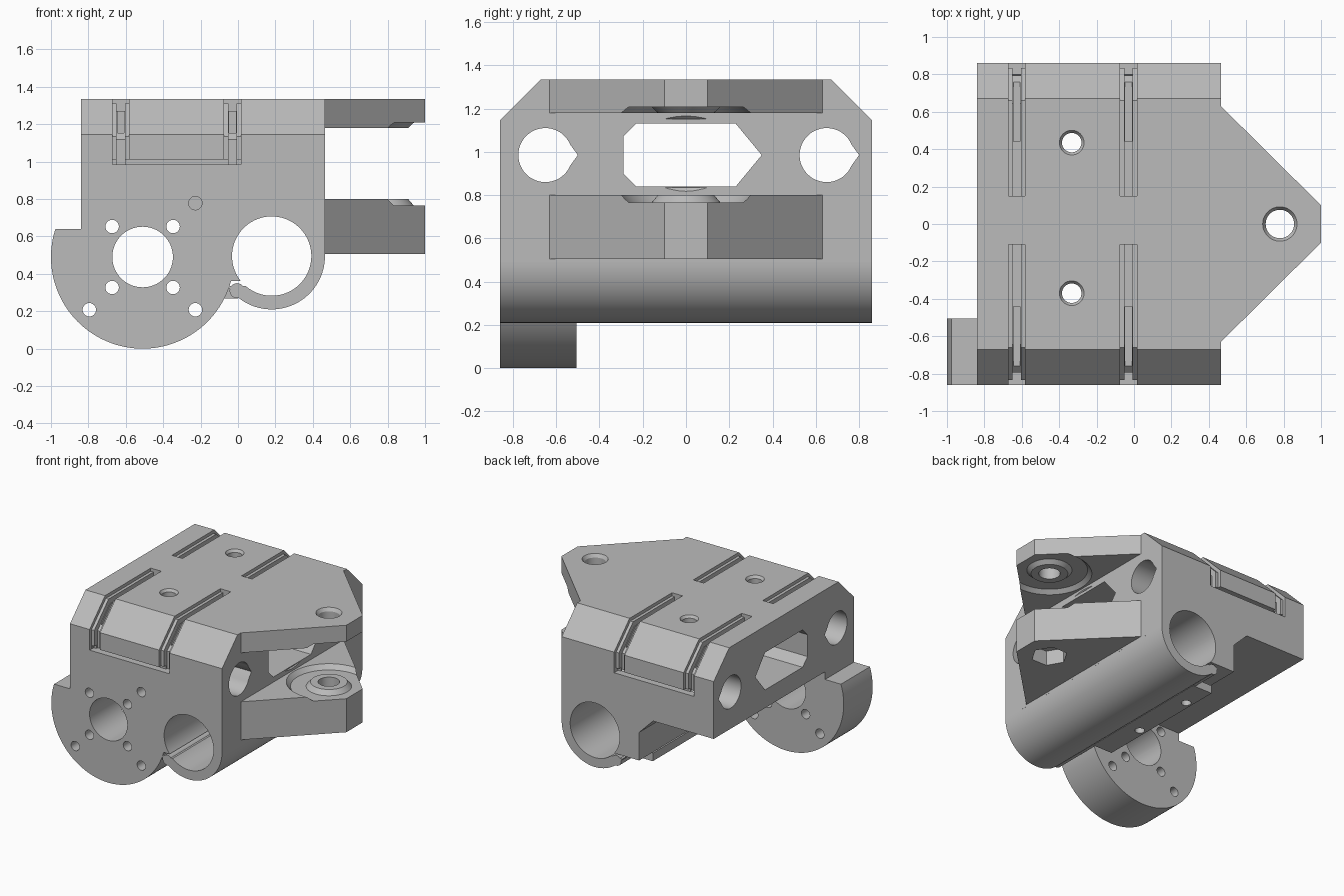
import bpy, bmesh, math
from mathutils import Vector

cube = bpy.data.objects.get("Cube")
if cube:
    bpy.data.objects.remove(cube, do_unlink=True)

grey = bpy.data.materials.new("plain_grey")
grey.use_nodes = True
grey.diffuse_color = (0.5, 0.5, 0.5, 1)
grey.node_tree.nodes["Principled BSDF"].inputs["Base Color"].default_value = (0.5, 0.5, 0.5, 1)

# Order of the two profile coordinates and the depth for each extrusion axis
PLACE = {"x": lambda u, v, d: Vector((d, u, v)),
         "y": lambda u, v, d: Vector((u, d, v)),
         "z": lambda u, v, d: Vector((u, v, d))}


def prism(name, axis, start, end, profile, end_profile=None):
    """Solid between a profile at start and a matching one at end."""
    bm = bmesh.new()
    low = [bm.verts.new(PLACE[axis](u, v, start)) for u, v in profile]
    high = [bm.verts.new(PLACE[axis](u, v, end)) for u, v in end_profile or profile]
    bm.faces.new(low)
    bm.faces.new(high)
    for i in range(len(low)):
        j = (i + 1) % len(low)
        bm.faces.new((low[i], low[j], high[j], high[i]))
    bmesh.ops.recalc_face_normals(bm, faces=bm.faces)
    mesh = bpy.data.meshes.new(name)
    bm.to_mesh(mesh)
    bm.free()
    mesh.materials.append(grey)
    obj = bpy.data.objects.new(name, mesh)
    bpy.context.collection.objects.link(obj)
    return obj


def circle(u, v, r, n=48):
    return [(u + r * math.cos(2 * math.pi * i / n), v + r * math.sin(2 * math.pi * i / n))
            for i in range(n)]


def rect(u0, u1, v0, v1):
    return [(u0, v0), (u1, v0), (u1, v1), (u0, v1)]


def combine(operation, tool):
    """Boolean the tool into the bracket, then drop the tool."""
    mod = bracket.modifiers.new("combine", "BOOLEAN")
    mod.operation = operation
    mod.solver = "EXACT"
    mod.object = tool
    bpy.context.view_layer.objects.active = bracket
    bpy.ops.object.modifier_apply(modifier=mod.name)
    bpy.data.objects.remove(tool, do_unlink=True)


def add(*args):
    combine("UNION", prism("added_part", *args))


def cut(*args):
    combine("DIFFERENCE", prism("cutter", *args))


HALF = 0.86
TUBE = (0.18, 0.495)
MOTOR = (-0.51, 0.49)
LUG = (0.78, 0)

# Main block, with the motor space open below its right side
bracket = prism("carriage_bracket", "y", -HALF, HALF,
                [(-0.84, 1.335), (-0.84, 0.7), (-0.32, 0.7), (-0.2, 0.58), (-0.2, 0.36),
                 (0.05, 0.36), (0.2, 0.49), (0.465, 0.49), (0.465, 1.335)])

# Bearing tube, its clamp slit and clamp lip
add("y", -HALF, HALF, circle(*TUBE, 0.285, 96))
cut("y", -1, 1, rect(-0.4, 0.06, 0.335, 0.362))
add("y", -HALF, HALF, circle(-0.005, 0.31, 0.04, 24))
add("y", -0.45, 0.65, rect(-0.17, 0.0, 0.268, 0.33))
for y in (0.43, -0.08):
    cut("z", 0.2, 0.35, circle(-0.12, y, 0.035, 20))

# Round motor plate with a flat shoulder, joined up to the block
tilt = math.asin(0.15 / 0.49)
sweep = math.pi + 2 * tilt
arc = [(MOTOR[0] + 0.49 * math.cos(math.pi - tilt + sweep * i / 72),
        MOTOR[1] + 0.49 * math.sin(math.pi - tilt + sweep * i / 72)) for i in range(73)]
add("y", -HALF, -0.505, arc)
add("y", -HALF, -0.505, rect(-0.84, -0.15, 0.55, 0.75))

# Bore and motor plate holes
cut("y", -1, 1, circle(*TUBE, 0.212, 96))
cut("y", -1, -0.4, circle(*MOTOR, 0.162, 64))
for sx in (-1, 1):
    for sz in (-1, 1):
        cut("y", -1, -0.4, circle(MOTOR[0] + sx * 0.163, MOTOR[1] + sz * 0.163, 0.036, 24))
for x, z in ((-0.795, 0.208), (-0.228, 0.208), (-0.228, 0.778)):
    cut("y", -1, -0.45, circle(x, z, 0.036, 24))

# Pivot lugs with dished inner faces and raised rings
plan = [(0.4, -0.63), (0.465, -0.63), (1, -0.1), (1, 0.1), (0.465, 0.63), (0.4, 0.63)]
for outer, inner, step in ((1.335, 1.18, 0.028), (0.505, 0.8, -0.035)):
    add("z", min(outer, inner), max(outer, inner), plan)
    cut("z", inner - step, inner + step, circle(*LUG, 0.33), circle(*LUG, 0.27))
    add("z", inner, inner + 2 * step, circle(*LUG, 0.13), circle(*LUG, 0.19))
cut("z", 0.4, 1.5, circle(*LUG, 0.076))
cut("z", 1.31, 1.36, circle(*LUG, 0.076), circle(*LUG, 0.108))
cut("z", 0.45, 0.62, circle(*LUG, 0.13, 6))

# Sloped top edges, front and back
for s in (-1, 1):
    cut("x", -1, 0.6, [(s * 0.67, 1.335), (s * 0.57, 1.435), (s * 0.96, 1.435), (s * 0.96, 1.045)])

# Teardrop rod holes and the pointed window through the sides
for y in (-0.65, 0.65):
    drop = [p for p in circle(y, 0.985, 0.125) if p[0] < y + 0.117]
    first = sum(1 for p in drop if p[1] > 0.985)
    tip = (y + 0.15, 0.985)
    cut("x", -1, 0.7, drop + [tip])
cut("x", -1, 0.7, [(-0.29, 0.9), (-0.23, 0.84), (0.23, 0.84), (0.35, 0.985),
                   (0.23, 1.13), (-0.23, 1.13), (-0.29, 1.07)])

# Strap grooves: a wide shallow channel, a narrow deep one and a slit
for s, y0 in ((1, 0.15), (-1, 0.11)):
    for x in (-0.627, -0.03):
        for width, d in ((0.045, 0.025), (0.022, 0.065)):
            band = [(y0, 1.45), (0.95, 1.45), (0.95, 0.985), (HALF - d, 0.985),
                    (HALF - d, 1.145 - 0.41 * d), (0.67 - 0.41 * d, 1.335 - d), (y0, 1.335 - d)]
            cut("x", x - width, x + width, [(s * y, z) for y, z in band])
        cut("z", 1.15, 1.4, rect(x - 0.018, x + 0.018, *sorted((s * 0.44, s * 0.76))))
    cut("x", -0.67, 0.015, rect(*sorted((s * 0.81, s * 0.95)), 0.985, 1.012))

# Countersunk screw holes through the top
for y in (0.435, -0.37):
    cut("z", 0.6, 1.5, circle(-0.333, y, 0.052, 32))
    cut("z", 1.315, 1.355, circle(-0.333, y, 0.052, 32), circle(-0.333, y, 0.08, 32))

# Centre the depth, and smooth only the round surfaces
bpy.ops.object.select_all(action="DESELECT")
bracket.select_set(True)
bpy.context.view_layer.objects.active = bracket
bpy.ops.object.shade_smooth_by_angle(angle=math.radians(25))
